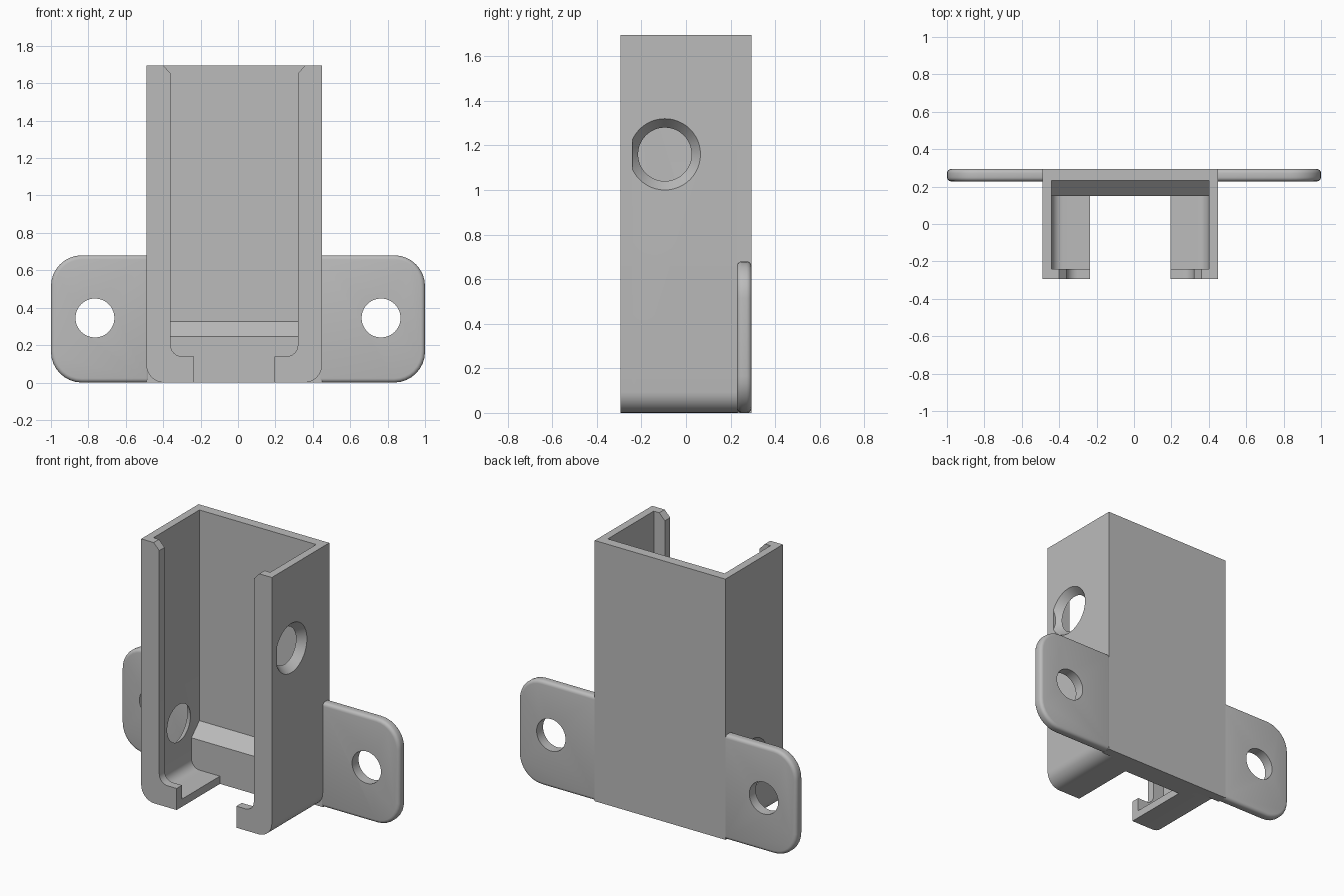
import bpy, bmesh, math
from mathutils import Matrix, Vector

if "Cube" in bpy.data.objects:
    bpy.data.objects.remove(bpy.data.objects["Cube"])

grey = bpy.data.materials.new("plain grey")
grey.use_nodes = True
grey.diffuse_color = (0.5, 0.5, 0.5, 1)
grey.node_tree.nodes["Principled BSDF"].inputs["Base Color"].default_value = (0.5, 0.5, 0.5, 1)

CX, TOP, FRONT, BACK = -0.02, 1.695, -0.295, 0.295   # channel centre and limits
LIP_Y, BACK_Y = -0.24, 0.232                         # inner faces of lips and back


def arc(cx, cz, r, a0, a1, n=8):
    """Points of an arc in the xz plane, angles in degrees."""
    return [(cx + r * math.cos(math.radians(a0 + (a1 - a0) * i / n)),
             cz + r * math.sin(math.radians(a0 + (a1 - a0) * i / n))) for i in range(n + 1)]


def prism(name, outline, y0, y1):
    """Extrude an xz outline from y0 to y1."""
    bm = bmesh.new()
    face = bm.faces.new([bm.verts.new((x, y0, z)) for x, z in outline])
    ext = bmesh.ops.extrude_face_region(bm, geom=[face])
    moved = [g for g in ext["geom"] if isinstance(g, bmesh.types.BMVert)]
    bmesh.ops.translate(bm, verts=moved, vec=(0, y1 - y0, 0))
    bmesh.ops.recalc_face_normals(bm, faces=bm.faces)
    me = bpy.data.meshes.new(name)
    bm.to_mesh(me)
    bm.free()
    ob = bpy.data.objects.new(name, me)
    bpy.context.collection.objects.link(ob)
    me.materials.append(grey)
    return ob


def activate(ob):
    bpy.ops.object.select_all(action='DESELECT')
    ob.select_set(True)
    bpy.context.view_layer.objects.active = ob


def smooth(ob):
    activate(ob)
    bpy.ops.object.shade_smooth_by_angle(angle=math.radians(30))


def drill(ob, centre, axis, r1, r2, depth):
    """Cut a round hole, r1 at the start of the axis and r2 at its end."""
    bm = bmesh.new()
    bmesh.ops.create_cone(bm, cap_ends=True, segments=48, radius1=r1, radius2=r2, depth=depth)
    rot = Vector((0, 0, 1)).rotation_difference(Vector(axis)).to_matrix().to_4x4()
    bmesh.ops.transform(bm, verts=bm.verts, matrix=Matrix.Translation(centre) @ rot)
    me = bpy.data.meshes.new("hole_cutter")
    bm.to_mesh(me)
    bm.free()
    me.materials.append(grey)
    cutter = bpy.data.objects.new("hole_cutter", me)
    cutter.hide_render = True
    bpy.context.collection.objects.link(cutter)
    mod = ob.modifiers.new("hole", 'BOOLEAN')
    mod.operation, mod.solver, mod.object = 'DIFFERENCE', 'EXACT', cutter
    activate(ob)
    bpy.ops.object.modifier_apply(modifier=mod.name)
    bpy.data.objects.remove(cutter)


def side_x(pts, s):
    return [(CX + s * u, z) for u, z in pts]


# Outer outline shared by wall and lip: floor edge, rounded corner, top
outer = [(0.215, 0)] + arc(0.375, 0.095, 0.095, -90, 0) + [(0.47, TOP)]
wall = outer + [(0.42, TOP)] + arc(0.36, 0.11, 0.06, 0, -90) + [(0.215, 0.05)]
lip = (outer + [(0.38, TOP), (0.34, TOP - 0.042)]
       + arc(0.28, 0.20, 0.06, 0, -90) + [(0.215, 0.14)])

for s, side, hy, hz in ((1, "left", -0.095, 1.16), (-1, "right", 0.02, 0.39)):
    # Side wall with half of the floor, and its countersunk hole
    ob = prism(side + "_wall", side_x(wall, s), LIP_Y, BACK_Y)
    drill(ob, (CX + s * 0.445, hy, hz), (s, 0, 0), 0.112, 0.168, 0.07)
    smooth(ob)
    # Front retaining lip with chamfered top and hooked foot
    smooth(prism(side + "_front_lip", side_x(lip, s), FRONT, LIP_Y))

    # Mounting ear with rounded corners, softened rim and screw hole
    r = 0.165
    root = 0.43 if s > 0 else 0.47
    ear = [(root, 0)] + arc(1 - r, r, r, -90, 0) + arc(1 - r, 0.68 - r, r, 0, 90) + [(root, 0.68)]
    ob = prism(side + "_mounting_ear", [(s * x, z) for x, z in ear], 0.228, 0.294)
    bev = ob.modifiers.new("rim", 'BEVEL')
    bev.width, bev.segments, bev.limit_method = 0.022, 4, 'ANGLE'
    bev.angle_limit = math.radians(40)
    activate(ob)
    bpy.ops.object.modifier_apply(modifier=bev.name)
    drill(ob, (s * 0.765, 0.26, 0.345), (0, 1, 0), 0.104, 0.104, 0.2)
    smooth(ob)

# Back plate
prism("back_plate", side_x([(-0.47, 0), (0.47, 0), (0.47, TOP), (-0.47, TOP)], 1), BACK_Y, BACK)

# Stop ledge across the bottom, its top sloping down to the front
ledge = (arc(0.36, 0.08, 0.08, -90, 0) + [(0.44, 0.325), (-0.44, 0.325)]
         + arc(-0.36, 0.08, 0.08, 180, 270))
ob = prism("stop_ledge", side_x(ledge, 1), 0.15, BACK_Y)
for v in ob.data.vertices:
    if v.co.y < 0.16 and v.co.z > 0.3:
        v.co.z = 0.245
smooth(ob)
